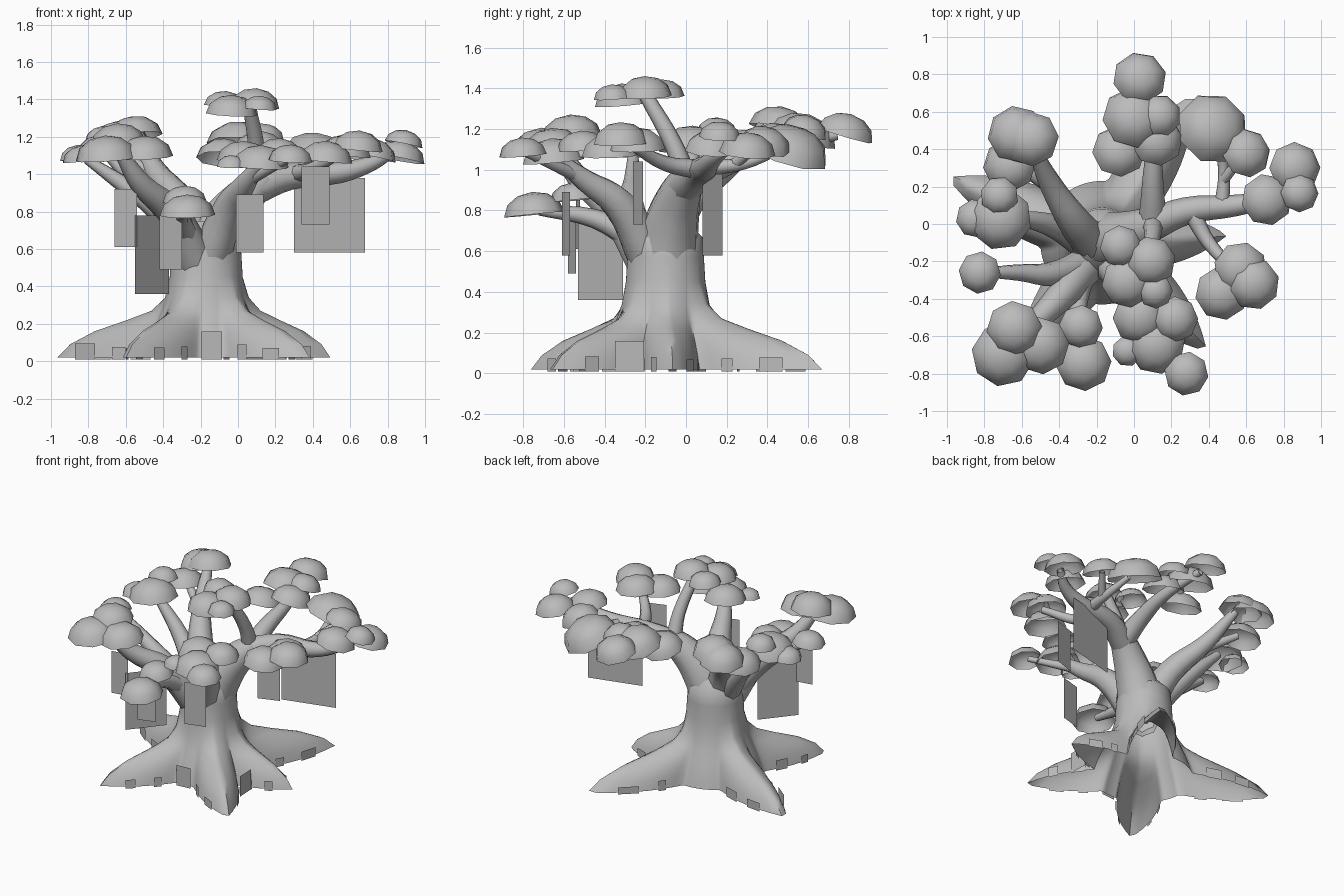
import bpy
import bmesh
import math
import random
from mathutils import Vector, Matrix

random.seed(4)
default_cube = bpy.data.objects.get("Cube")
if default_cube:
    bpy.data.objects.remove(default_cube, do_unlink=True)

grey = bpy.data.materials.new("plain grey")
grey.use_nodes = True
grey.diffuse_color = (0.5, 0.5, 0.5, 1)
grey.node_tree.nodes["Principled BSDF"].inputs["Base Color"].default_value = grey.diffuse_color

TRUNK = Vector((-0.17, -0.1, 0))


def finish(bm, name, smooth_angle=None):
    """Turn a bmesh into a named grey object, optionally smooth shaded."""
    mesh = bpy.data.meshes.new(name)
    bm.to_mesh(mesh)
    bm.free()
    mesh.materials.append(grey)
    obj = bpy.data.objects.new(name, mesh)
    bpy.context.collection.objects.link(obj)
    if smooth_angle:
        smooth(obj, smooth_angle)


def smooth(obj, degrees):
    bpy.ops.object.select_all(action='DESELECT')
    obj.select_set(True)
    bpy.context.view_layer.objects.active = obj
    bpy.ops.object.shade_smooth_by_angle(angle=math.radians(degrees))


# Trunk: polar loft whose lower rings stretch out into pointed roots
root_tips = [(-1.0, 0.25), (0.33, 0.7), (0.5, -0.06), (0.39, -0.68), (-0.62, -0.77)]
roots = []
for x, y in root_tips:
    offset = Vector((x, y, 0)) - TRUNK
    roots.append((math.atan2(offset.y, offset.x), offset.length))

# height, plain radius, share of the root length reached
levels = [(0.02, 0.33, 1), (0.09, 0.31, 0.87), (0.16, 0.285, 0.63), (0.22, 0.26, 0.33),
          (0.27, 0.24, 0.12), (0.34, 0.215, 0.03), (0.45, 0.195, 0), (0.57, 0.188, 0),
          (0.67, 0.18, 0), (0.75, 0.1, 0)]


def surface_point(angle, level):
    z, radius, share = level
    reach = radius
    for root_angle, length in roots:
        turn = abs(math.remainder(angle - root_angle, math.tau))
        bump = max(0, 1 - turn / 0.48) ** 1.3
        reach = max(reach, radius + share * (length - radius) * bump)
    return TRUNK + Vector((reach * math.cos(angle), reach * math.sin(angle), z))


def build_trunk(sides=120):
    bm = bmesh.new()
    rings = []
    for level in levels:
        rings.append([bm.verts.new(surface_point(math.tau * i / sides, level)) for i in range(sides)])
    for low, high in zip(rings, rings[1:]):
        for i in range(sides):
            j = (i + 1) % sides
            bm.faces.new((low[i], low[j], high[j], high[i]))
    finish(bm, "trunk_and_roots", 50)


# Limbs: tapered round tubes along smooth paths
def limb(name, path, start, end):
    curve = bpy.data.curves.new(name, 'CURVE')
    curve.dimensions = '3D'
    curve.bevel_depth = 1
    curve.bevel_resolution = 2
    curve.resolution_u = 4
    spline = curve.splines.new('BEZIER')
    spline.bezier_points.add(len(path) - 1)
    for i, (point, place) in enumerate(zip(spline.bezier_points, path)):
        point.co = place
        point.handle_left_type = point.handle_right_type = 'AUTO'
        point.radius = start + (end - start) * i / (len(path) - 1)
    curve.materials.append(grey)
    obj = bpy.data.objects.new(name, curve)
    bpy.context.collection.objects.link(obj)
    bpy.ops.object.select_all(action='DESELECT')
    obj.select_set(True)
    bpy.context.view_layer.objects.active = obj
    bpy.ops.object.convert(target='MESH')
    smooth(bpy.context.view_layer.objects.active, 60)


# Leaf clusters: hollow eight sided domes leaning outwards
def leaf_cluster(name, domes, lean=0.1):
    bm = bmesh.new()
    for x, y, z, radius in domes:
        outward = Vector((x, y, 0)) - TRUNK
        axis = Vector((-outward.y, outward.x, 0))
        place = (Matrix.Translation((x, y, z)) @ Matrix.Rotation(lean, 4, axis)
                 @ Matrix.Rotation(random.uniform(0, 1), 4, 'Z'))
        rings = []
        for slope in (0, 0.55, 1.05):
            ring = []
            for i in range(8):
                turn = math.tau * i / 8
                flat = radius * 1.03 * math.cos(slope)
                ring.append(bm.verts.new(place @ Vector((
                    flat * math.cos(turn), flat * math.sin(turn), 0.77 * radius * math.sin(slope)))))
            rings.append(ring)
        top = bm.verts.new(place @ Vector((0, 0, 0.77 * radius)))
        for i in range(8):
            j = (i + 1) % 8
            for low, high in zip(rings, rings[1:]):
                bm.faces.new((low[i], low[j], high[j], high[i]))
            bm.faces.new((rings[-1][i], rings[-1][j], top))
    finish(bm, name, 55)


# Plates: thin upright panels between two ground points
def add_plate(bm, a, b, bottom, top):
    corners = [(*a, bottom), (*b, bottom), (*b, top), (*a, top)]
    bm.faces.new([bm.verts.new(c) for c in corners])


def hanging_panel(name, a, b, bottom, top):
    bm = bmesh.new()
    add_plate(bm, a, b, bottom, top)
    finish(bm, name)


build_trunk()

limb("main_limb", [(-0.16, -0.1, 0.55), (-0.07, -0.07, 0.74), (0.03, -0.03, 0.87), (0.14, 0.02, 0.97)], 0.17, 0.08)
limb("left_limb", [(0.08, -0.01, 0.92), (0.28, 0.07, 0.99), (0.55, 0.1, 1.01), (0.72, 0.14, 1.06), (0.83, 0.22, 1.12)], 0.09, 0.025)
limb("left_back_limb", [(0.47, 0.1, 1.01), (0.48, 0.28, 1.03), (0.44, 0.47, 1.1)], 0.04, 0.02)
limb("left_back_twig", [(0.48, 0.24, 1.03), (0.59, 0.37, 1.13)], 0.03, 0.02)
limb("left_front_limb", [(0.3, 0.08, 1.0), (0.4, -0.1, 1.03), (0.57, -0.28, 1.13)], 0.05, 0.025)
limb("top_limb", [(0.1, 0.0, 0.96), (0.1, -0.06, 1.12), (0.06, -0.2, 1.37)], 0.055, 0.035)
limb("back_limb", [(0.1, 0.02, 0.94), (0.1, 0.2, 1.03), (0.1, 0.42, 1.1), (0.04, 0.74, 1.17)], 0.075, 0.025)
limb("back_right_limb", [(-0.2, -0.13, 0.55), (-0.31, 0.0, 0.84), (-0.45, 0.22, 1.03), (-0.54, 0.42, 1.22)], 0.12, 0.03)
limb("back_right_twig", [(-0.42, 0.18, 0.98), (-0.64, 0.32, 1.11)], 0.04, 0.025)
limb("right_limb", [(-0.26, -0.1, 0.62), (-0.46, 0.0, 0.86), (-0.7, 0.04, 1.11)], 0.09, 0.03)
limb("right_low_limb", [(-0.24, -0.2, 0.6), (-0.45, -0.27, 0.83), (-0.62, -0.26, 0.95), (-0.81, -0.26, 1.08)], 0.085, 0.025)
limb("front_right_limb", [(-0.21, -0.16, 0.5), (-0.36, -0.35, 0.8), (-0.52, -0.52, 0.95), (-0.63, -0.63, 1.12)], 0.11, 0.035)
limb("front_low_limb", [(-0.27, -0.24, 0.66), (-0.3, -0.45, 0.76), (-0.28, -0.72, 0.8)], 0.07, 0.025)
limb("front_limb", [(-0.15, -0.17, 0.55), (-0.04, -0.33, 0.83), (0.04, -0.5, 0.95), (0.12, -0.63, 1.06)], 0.11, 0.03)
limb("front_twig", [(0.06, -0.53, 0.97), (0.27, -0.78, 1.08)], 0.035, 0.02)

leaf_cluster("back_leaves", [(0.03, 0.78, 1.17, 0.14), (0.0, 0.57, 1.15, 0.165), (0.135, 0.58, 1.18, 0.115),
                             (0.12, 0.45, 1.12, 0.14), (-0.08, 0.39, 1.08, 0.14)], 0.3)
leaf_cluster("left_back_leaves", [(0.42, 0.51, 1.07, 0.19), (0.6, 0.38, 1.11, 0.13)], 0.38)
leaf_cluster("left_leaves", [(0.86, 0.3, 1.08, 0.135), (0.885, 0.165, 1.16, 0.1), (0.71, 0.13, 1.09, 0.135)], 0.2)
leaf_cluster("left_front_leaves", [(0.57, -0.24, 1.1, 0.14), (0.64, -0.32, 1.13, 0.135), (0.47, -0.37, 1.07, 0.14)])
leaf_cluster("top_leaves", [(-0.07, -0.12, 1.36, 0.11), (0.09, -0.2, 1.36, 0.13),
                            (-0.035, -0.31, 1.32, 0.135), (0.115, -0.36, 1.35, 0.09)])
leaf_cluster("front_leaves", [(0.22, -0.51, 1.1, 0.12), (0.03, -0.5, 1.07, 0.14), (0.12, -0.65, 1.04, 0.15),
                              (-0.035, -0.68, 1.04, 0.08), (0.28, -0.8, 1.07, 0.115)])
leaf_cluster("front_low_leaves", [(-0.285, -0.55, 0.85, 0.115), (-0.27, -0.745, 0.78, 0.145)])
leaf_cluster("front_right_leaves", [(-0.5, -0.65, 1.09, 0.15), (-0.64, -0.56, 1.16, 0.145), (-0.7, -0.7, 1.08, 0.165)])
leaf_cluster("right_leaves", [(-0.825, -0.26, 1.07, 0.11), (-0.715, 0.03, 1.09, 0.165),
                              (-0.85, 0.03, 1.08, 0.1), (-0.72, 0.15, 1.18, 0.1)])
leaf_cluster("back_right_leaves", [(-0.665, 0.315, 1.09, 0.14), (-0.63, 0.48, 1.17, 0.15), (-0.55, 0.455, 1.2, 0.145)], 0.2)

hanging_panel("front_right_panel", (-0.66, -0.54), (-0.54, -0.52), 0.61, 0.92)
hanging_panel("right_wide_panel", (-0.55, -0.53), (-0.37, -0.31), 0.36, 0.78)
hanging_panel("front_low_panel", (-0.42, -0.58), (-0.3, -0.54), 0.49, 0.78)
hanging_panel("front_panel", (-0.01, -0.61), (0.135, -0.57), 0.58, 0.89)
hanging_panel("left_front_panel", (0.34, -0.26), (0.49, -0.21), 0.73, 1.04)
hanging_panel("left_wide_panel", (0.3, 0.08), (0.68, 0.18), 0.58, 0.98)

# Small boards standing along both flanks of every root, and two doors
boards = bmesh.new()


def board(angle, half_turn, height):
    ends = []
    for turn in (angle - half_turn, angle + half_turn):
        spot = surface_point(turn, levels[0])
        spot += (spot - TRUNK).normalized() * 0.012
        ends.append((spot.x, spot.y))
    add_plate(boards, ends[0], ends[1], 0.01, height)


for root_angle, length in roots:
    for side in (-1, 1):
        for offset in (0.17, 0.33):
            board(root_angle + side * offset, random.uniform(0.02, 0.05), random.uniform(0.06, 0.1))
board(math.radians(-85), 0.16, 0.16)
board(math.radians(-22), 0.14, 0.16)
finish(boards, "root_boards")
